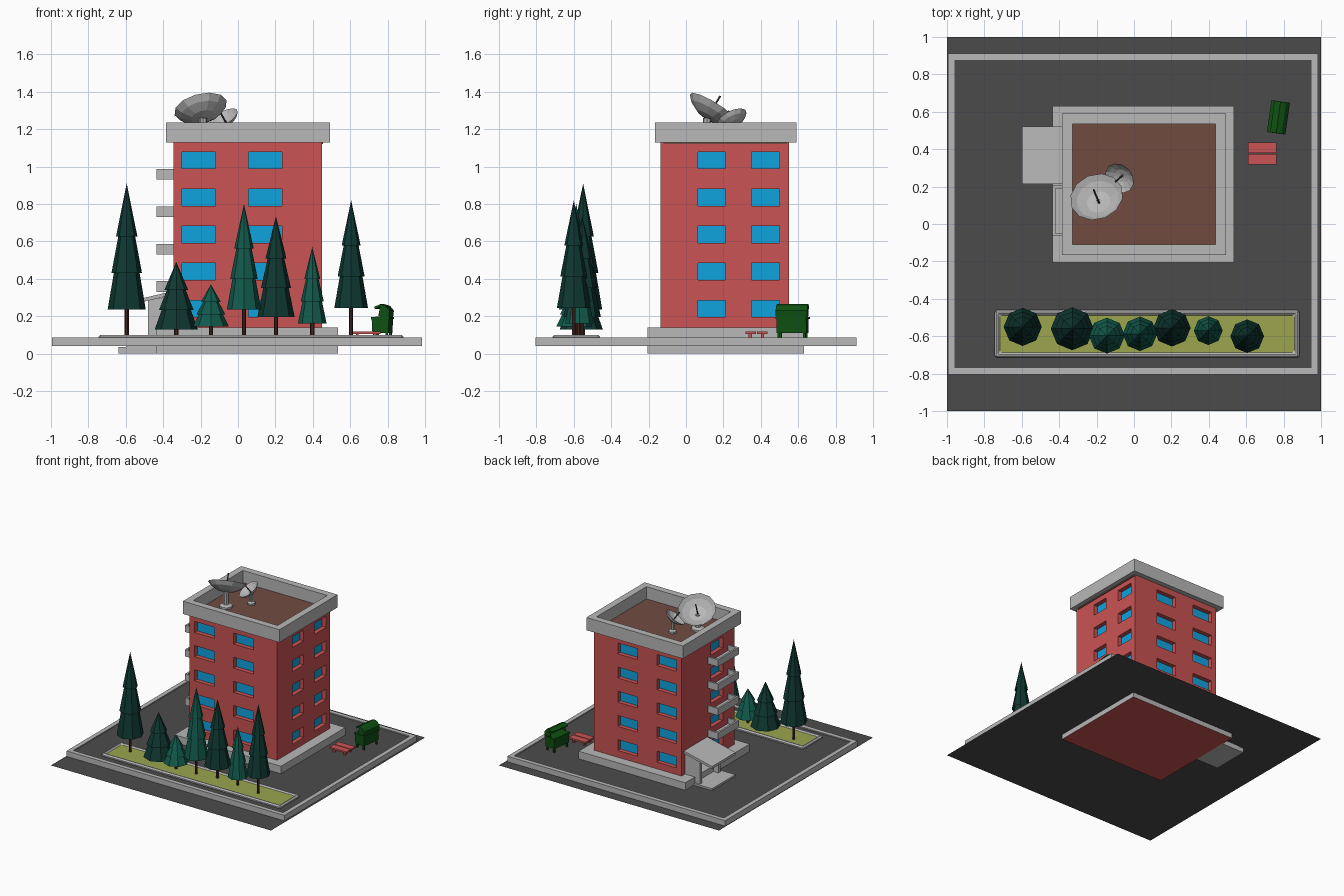
import bpy, bmesh, math
from mathutils import Vector, Matrix

if "Cube" in bpy.data.objects:
    bpy.data.objects.remove(bpy.data.objects["Cube"])


def mat(name, r, g, b):
    m = bpy.data.materials.new(name)
    lin = [((c / 255 + 0.055) / 1.055) ** 2.4 if c > 10 else c / 255 / 12.92 for c in (r, g, b)]
    m.diffuse_color = (*lin, 1)
    m.use_nodes = True
    m.node_tree.nodes["Principled BSDF"].inputs["Base Color"].default_value = m.diffuse_color
    return m


CONCRETE = mat("concrete", 184, 184, 184)
RED = mat("brick_red", 202, 83, 83)
BLUE = mat("window_blue", 16, 163, 222)
ASPHALT = mat("asphalt", 75, 75, 75)
GRASS = mat("grass", 155, 165, 78)
BROWN = mat("roof_brown", 113, 75, 64)
GREEN = mat("bin_green", 14, 80, 18)
PINE_DARK = mat("pine_dark", 15, 56, 49)
PINE_LIGHT = mat("pine_light", 18, 90, 76)
TRUNK = mat("trunk_brown", 66, 38, 28)


def finish(name, bm, *mats, fix=True):
    if fix:
        bmesh.ops.recalc_face_normals(bm, faces=bm.faces[:])
    me = bpy.data.meshes.new(name)
    bm.to_mesh(me)
    bm.free()
    for m in mats:
        me.materials.append(m)
    ob = bpy.data.objects.new(name, me)
    bpy.context.collection.objects.link(ob)
    return ob


def prism(name, pts, y0, y1, m, place=None):
    """Closed x-z profile extruded along y."""
    bm = bmesh.new()
    a = [bm.verts.new((x, y0, z)) for x, z in pts]
    b = [bm.verts.new((x, y1, z)) for x, z in pts]
    bm.faces.new(a)
    bm.faces.new(b)
    for i in range(len(pts)):
        j = (i + 1) % len(pts)
        bm.faces.new((a[i], a[j], b[j], b[i]))
    if place:
        bm.transform(place)
    return finish(name, bm, m)


def box(name, x0, x1, y0, y1, z0, z1, m, place=None):
    return prism(name, [(x0, z0), (x1, z0), (x1, z1), (x0, z1)], y0, y1, m, place)


def frame(name, x0, x1, y0, y1, w, z0, z1, m):
    """Rectangular ring of width w."""
    bm = bmesh.new()
    loops = []
    for d, z in ((0, z0), (0, z1), (w, z1), (w, z0)):
        loops.append([bm.verts.new(p) for p in ((x0 + d, y0 + d, z), (x1 - d, y0 + d, z),
                                                (x1 - d, y1 - d, z), (x0 + d, y1 - d, z))])
    for k in range(4):
        p, q = loops[k], loops[(k + 1) % 4]
        for i in range(4):
            j = (i + 1) % 4
            bm.faces.new((p[i], p[j], q[j], q[i]))
    return finish(name, bm, m)


def lathe(name, prof, n, m, place=Matrix(), fix=True):
    """Turn (radius, z) points about z; radius 0 closes at a point."""
    bm = bmesh.new()
    rings = []
    for r, z in prof:
        k = n if r > 0 else 1
        rings.append([bm.verts.new((r * math.cos(2 * math.pi * i / n),
                                    r * math.sin(2 * math.pi * i / n), z)) for i in range(k)])
    for p, q in zip(rings, rings[1:]):
        for i in range(n):
            j = (i + 1) % n
            vs = [p[i % len(p)], p[j % len(p)], q[j % len(q)], q[i % len(q)]]
            bm.faces.new(list(dict.fromkeys(vs)))
    bm.transform(place)
    return finish(name, bm, m, fix=fix)


# ground, raised yard and its curb
bm = bmesh.new()
bmesh.ops.create_grid(bm, x_segments=1, y_segments=1, size=1)
bm.transform(Matrix.Translation((0, 0, 0.04)))
finish("ground", bm, ASPHALT)
box("yard", -0.96, 0.955, -0.78, 0.885, 0.041, 0.078, ASPHALT)
frame("yard_curb", -0.995, 0.985, -0.805, 0.912, 0.036, 0.041, 0.086, CONCRETE)

# plinth, red underneath
plinth = box("plinth", -0.435, 0.535, -0.205, 0.63, 0, 0.14, CONCRETE)
plinth.data.materials.append(RED)
for p in plinth.data.polygons:
    if p.normal.z < -0.5:
        p.material_index = 1

# building walls with recessed windows
X0, X1, Y0, Y1, ZT = -0.345, 0.45, -0.135, 0.55, 1.14
ROWS = [(0.195 + 0.1985 * i, 0.285 + 0.1985 * i) for i in range(5)]


def facade(name, start, end, columns):
    """Wall from start to end (outside on the right), columns as distances along it."""
    a, b = Vector((*start, 0)), Vector((*end, 0))
    u = (b - a).normalized()
    us = [0] + [c for col in columns for c in col] + [(b - a).length]
    zs = [0.1] + [z for row in ROWS for z in row] + [ZT]
    bm = bmesh.new()
    g = [[bm.verts.new(a + u * s + Vector((0, 0, z))) for s in us] for z in zs]
    panes = []
    for r in range(len(zs) - 1):
        for c in range(len(us) - 1):
            f = bm.faces.new((g[r][c], g[r][c + 1], g[r + 1][c + 1], g[r + 1][c]))
            if r % 2 and c % 2:
                panes.append(f)
    inward = Vector((-u.y, u.x, 0)) * 0.035
    for f in panes:
        new = bmesh.ops.extrude_face_region(bm, geom=[f])["geom"]
        bmesh.ops.translate(bm, verts=[v for v in new if isinstance(v, bmesh.types.BMVert)], vec=inward)
        for e in new:
            if isinstance(e, bmesh.types.BMFace):
                e.material_index = 1
        if f.is_valid:
            bm.faces.remove(f)
    finish(name, bm, RED, BLUE, fix=False)


front_cols = [(0.045, 0.225), (0.40, 0.58)]
W, D = X1 - X0, Y1 - Y0
facade("front_wall", (X0, Y0), (X1, Y0), front_cols)
facade("right_wall", (X1, Y0), (X1, Y1), [(0.20, 0.345), (0.485, 0.635)])
facade("back_wall", (X1, Y1), (X0, Y1), [(W - b, W - a) for a, b in reversed(front_cols)])
facade("left_wall", (X0, Y1), (X0, Y0), [(Y1 - 0.165, Y1 - 0.015)])

# roof and parapet
box("roof", -0.34, 0.455, -0.12, 0.54, 1.12, 1.135, BROWN)
frame("parapet", -0.385, 0.492, -0.165, 0.59, 0.055, 1.13, 1.235, CONCRETE)

# balconies on the left wall
for i in range(4):
    z = 0.33 + 0.2 * i
    box(f"balcony_floor_{i}", -0.434, X0, -0.065, 0.205, z, z + 0.012, CONCRETE)
    box(f"balcony_front_{i}", -0.435, -0.42, -0.065, 0.205, z, z + 0.057, CONCRETE)
    for k, y in enumerate((-0.065, 0.19)):
        box(f"balcony_side_{i}_{k}", -0.42, X0, y, y + 0.015, z, z + 0.057, CONCRETE)

# entrance: steps, side walls, sloping canopy, door
box("entrance_base", -0.64, -0.43, 0.215, 0.52, 0, 0.036, CONCRETE)
box("entrance_step", -0.60, -0.43, 0.215, 0.52, 0.036, 0.093, CONCRETE)
for k, y in enumerate((0.235, 0.475)):
    prism(f"entrance_wall_{k}", [(-0.48, 0.09), (X0, 0.09), (X0, 0.31), (-0.48, 0.285)], y, y + 0.03, CONCRETE)
prism("canopy", [(-0.60, 0.255), (X0, 0.315), (X0, 0.335), (-0.60, 0.275)], 0.215, 0.52, CONCRETE)
box("door", X0 - 0.006, X0, 0.30, 0.44, 0.14, 0.285, BROWN)

# planter strip with grass
curb = frame("planter_curb", -0.745, 0.885, -0.715, -0.46, 0.028, 0.07, 0.1, CONCRETE)
bev = curb.modifiers.new("bevel", "BEVEL")
bev.width, bev.segments = 0.01, 1
box("grass", -0.72, 0.86, -0.69, -0.485, 0.07, 0.09, GRASS)

# pine trees: x, y, radius, skirt height, top height, colour
TREES = [(-0.595, -0.55, 0.102, 0.235, 0.91, PINE_DARK), (-0.33, -0.56, 0.115, 0.13, 0.49, PINE_DARK),
         (-0.145, -0.597, 0.096, 0.145, 0.37, PINE_LIGHT), (0.032, -0.587, 0.092, 0.235, 0.80, PINE_LIGHT),
         (0.203, -0.555, 0.1, 0.195, 0.735, PINE_DARK), (0.397, -0.57, 0.077, 0.16, 0.57, PINE_LIGHT),
         (0.605, -0.60, 0.09, 0.245, 0.82, PINE_DARK)]
TIERS = [(0, 0), (1, 0), (0.62, 0.34), (0.8, 0.29), (0.38, 0.63), (0.56, 0.58), (0, 1)]
for i, (x, y, r, z0, z1, m) in enumerate(TREES):
    at = Matrix.Translation((x, y, 0))
    lathe(f"tree_{i}", [(a * r, z0 + (z1 - z0) * t) for a, t in TIERS], 8, m, at)
    lathe(f"trunk_{i}", [(0.011, 0.08), (0.011, z0 + 0.01)], 6, TRUNK, at)


# satellite dishes: bowl about an axis, feed rod, stand on the roof
def dish(name, centre, axis, r, depth, feed):
    place = Matrix.Translation(centre) @ Vector(axis).to_track_quat("Z", "Y").to_matrix().to_4x4()
    t = 0.006
    prof = [(0, -depth - t), (0.45 * r, -0.82 * depth - t), (0.8 * r, -0.4 * depth - t), (r, 0),
            (0.8 * r, -0.4 * depth), (0.45 * r, -0.82 * depth), (0, -depth)]
    lathe(name + "_bowl", prof, 12, CONCRETE, place)
    lathe(name + "_feed", [(0, -depth), (0.005, -depth), (0.005, feed - depth), (0, feed - depth)], 6, ASPHALT, place)
    foot = place @ Vector((0, 0, -depth))
    lathe(name + "_stand", [(0.35 * r, 1.13), (0.35 * r, 1.15), (0.15 * r, 1.16), (0.15 * r, foot.z), (0, foot.z)],
          8, CONCRETE, Matrix.Translation((foot.x, foot.y, 0)))


dish("large_dish", (-0.2, 0.145, 1.315), (-0.21, 0.51, 0.83), 0.145, 0.065, 0.14)
dish("small_dish", (-0.078, 0.245, 1.26), (-0.45, -0.4, 0.8), 0.086, 0.038, 0.085)

# bench
for k, y in enumerate((0.318, 0.38)):
    box(f"bench_plank_{k}", 0.61, 0.762, y, y + 0.055, 0.105, 0.118, RED)
for k, x in enumerate((0.63, 0.725)):
    for n, y in enumerate((0.335, 0.4)):
        box(f"bench_leg_{k}_{n}", x, x + 0.015, y, y + 0.018, 0.078, 0.105, RED)

# rubbish bin with curved half-open lid
at = Matrix.Translation((0.772, 0.57, 0)) @ Matrix.Rotation(math.radians(-8), 4, "Z")
prism("bin_body", [(-0.043, 0.11), (0.043, 0.11), (0.047, 0.205), (-0.047, 0.195)], -0.08, 0.08, GREEN, at)
prism("bin_lid", [(0.047, 0.2), (0.05, 0.23), (0.03, 0.255), (0, 0.264), (-0.033, 0.25),
                  (-0.028, 0.238), (0, 0.252), (0.024, 0.245), (0.038, 0.226), (0.036, 0.2)], -0.085, 0.085, GREEN, at)
for k, y in enumerate((-0.085, 0.077)):
    prism(f"bin_lid_side_{k}", [(0.045, 0.2), (0.046, 0.23), (0.028, 0.25), (0, 0.258), (-0.01, 0.2)], y, y + 0.008, GREEN, at)
box("bin_rim", -0.05, 0.05, -0.086, 0.086, 0.185, 0.197, GREEN, at)
for k, x in enumerate((-0.04, 0.028)):
    for n, y in enumerate((-0.075, 0.063)):
        box(f"bin_leg_{k}_{n}", x, x + 0.012, y, y + 0.012, 0.078, 0.112, GREEN, at)
